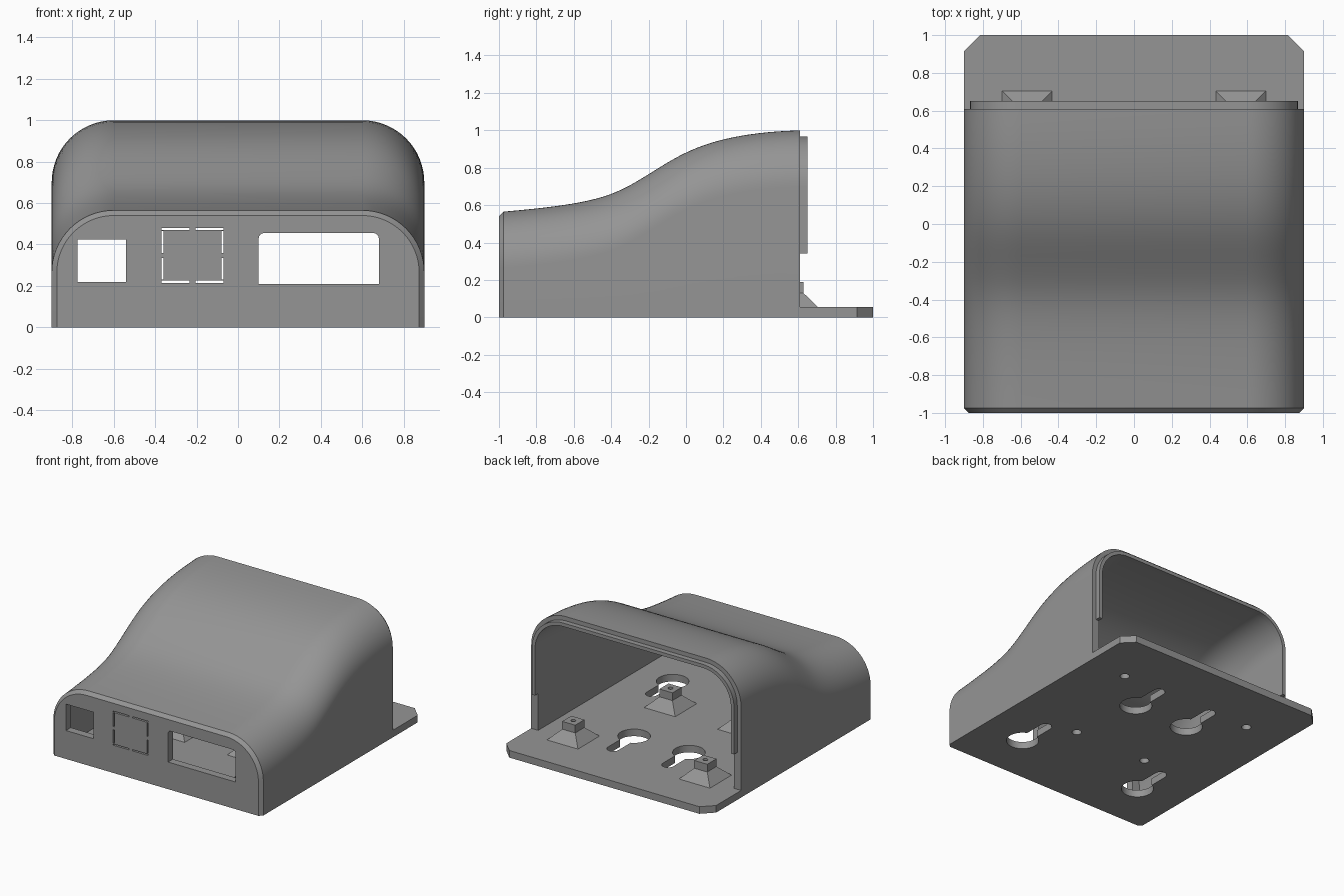
import bpy, bmesh, math
from mathutils import Vector
from mathutils.geometry import interpolate_bezier

if "Cube" in bpy.data.objects:
    bpy.data.objects.remove(bpy.data.objects["Cube"])

grey = bpy.data.materials.new("plain_grey")
grey.diffuse_color = (0.3, 0.3, 0.3, 1)
grey.use_nodes = True
grey.node_tree.nodes["Principled BSDF"].inputs["Base Color"].default_value = grey.diffuse_color


def solid(name, rings):
    """Closed solid lofted through equal-length rings of 3D points."""
    bm = bmesh.new()
    loops = [[bm.verts.new(p) for p in ring] for ring in rings]
    n = len(loops[0])
    for a, b in zip(loops, loops[1:]):
        for i in range(n):
            j = (i + 1) % n
            bm.faces.new((a[i], a[j], b[j], b[i]))
    bm.faces.new(loops[0][::-1])
    bm.faces.new(loops[-1])
    bmesh.ops.recalc_face_normals(bm, faces=bm.faces)
    mesh = bpy.data.meshes.new(name)
    bm.to_mesh(mesh)
    bm.free()
    mesh.materials.append(grey)
    ob = bpy.data.objects.new(name, mesh)
    bpy.context.collection.objects.link(ob)
    return ob


def prism_z(name, pts, z0, z1):
    return solid(name, [[(x, y, z) for x, y in pts] for z in (z0, z1)])


def prism_y(name, pts, y0, y1):
    return solid(name, [[(x, y, z) for x, z in pts] for y in (y0, y1)])


def rect(x0, x1, z0, z1):
    return [(x0, z0), (x1, z0), (x1, z1), (x0, z1)]


def circle(cx, cy, r, n=24):
    return [(cx + r * math.cos(math.tau * i / n), cy + r * math.sin(math.tau * i / n))
            for i in range(n)]


def activate(ob):
    bpy.ops.object.select_all(action='DESELECT')
    ob.select_set(True)
    bpy.context.view_layer.objects.active = ob


def cut(ob, cutter):
    activate(ob)
    mod = ob.modifiers.new("cut", 'BOOLEAN')
    mod.operation, mod.solver, mod.object = 'DIFFERENCE', 'EXACT', cutter
    bpy.ops.object.modifier_apply(modifier=mod.name)
    bpy.data.objects.remove(cutter)


def smooth(ob):
    activate(ob)
    bpy.ops.object.shade_smooth_by_angle(angle=math.radians(30))


def arch(top, inset, z0, n=16):
    """Round-shouldered arch outline in x, z."""
    w, h, r = 0.9 - inset, top - inset, 0.3 - inset
    right = [(w - r + r * math.cos(t), h - r + r * math.sin(t))
             for t in (math.pi / 2 * i / n for i in range(n + 1))]
    return [(w, z0)] + right + [(-x, z) for x, z in right[::-1]] + [(-w, z0)]


def arch_ring(y, top, inset, z0):
    return [(x, y, z) for x, z in arch(top, inset, z0)]


# S-shaped roof line as (y, height)
def curve(*pts):
    return [(p.x, p.y) for p in interpolate_bezier(*[Vector((a, b, 0)) for a, b in pts], 18)]


roof = curve((-0.975, 0.565), (-0.45, 0.61), (-0.38, 0.655), (-0.2, 0.765))
roof += curve((-0.2, 0.765), (-0.03, 0.87), (0.12, 0.985), (0.61, 1.0))[1:]

# Housing: outer loft with chamfered front, hollowed from the rear
WALL, FLOOR = 0.06, 0.055
housing = solid("housing", [arch_ring(-1, 0.565, 0.025, 0)]
                + [arch_ring(y, h, 0, 0) for y, h in roof])
inner = [(-0.94, 0.568)] + [p for p in roof if p[0] > -0.92] + [(0.7, 1.0)]
cut(housing, solid("cavity", [arch_ring(y, h, WALL, FLOOR) for y, h in inner]))

# Front openings
r = 0.025
rounded = [(0.1, 0.21), (0.68, 0.21)]
for cx, a0 in ((0.68 - r, 0), (0.1 + r, 90)):
    for k in range(5):
        t = math.radians(a0 + 22.5 * k)
        rounded.append((cx + r * math.cos(t), 0.455 - r + r * math.sin(t)))
openings = [rect(-0.775, -0.54, 0.22, 0.425), rounded]

# Slits outlining the push-out square
for z in (0.215, 0.47):
    openings += [rect(-0.37, -0.235, z, z + 0.01), rect(-0.205, -0.07, z, z + 0.01)]
for x in (-0.37, -0.08):
    openings += [rect(x, x + 0.01, 0.23, 0.335), rect(x, x + 0.01, 0.36, 0.465)]
for pts in openings:
    cut(housing, prism_y("opening", pts, -1.1, -0.9))


# Keyhole slots for wall mounting
def keyhole(cx, cy, R=0.115, s=0.045, reach=0.255, n=28):
    a = math.asin(s / R)
    start, sweep = math.pi / 2 + a, math.tau - 2 * a
    pts = [(cx + R * math.cos(start + sweep * i / n), cy + R * math.sin(start + sweep * i / n))
           for i in range(n + 1)]
    return pts + [(cx + s * math.cos(math.pi * i / 10), cy + reach + s * math.sin(math.pi * i / 10))
                  for i in range(11)]


for side in (-1, 1):
    for x, y in ((0.235, 0.3), (0.535, -0.6)):
        cut(housing, prism_z("keyhole", keyhole(side * x, y), -0.1, 0.12))

# Mounting posts: square flared foot, square peg and screw hole
for side in (-1, 1):
    for label, x, y in (("rear", 0.566, 0.572), ("front", 0.315, -0.26)):
        cx = side * x
        post = solid(f"{label}_post_{'right' if side > 0 else 'left'}",
                     [[(cx + i * s, y + j * s, z) for i, j in ((-1, -1), (1, -1), (1, 1), (-1, 1))]
                      for z, s in ((FLOOR, 0.133), (0.13, 0.056), (0.19, 0.056))])
        cut(post, prism_z("screw_hole", circle(cx, y, 0.018), 0, 0.3))
        smooth(post)
        cut(housing, prism_z("screw_hole", circle(cx, y, 0.034), -0.1, 0.1))
smooth(housing)

# Rear plate with clipped corners
prism_z("rear_plate", [(-0.9, 0.61), (0.9, 0.61), (0.9, 0.915), (0.815, 1),
                       (-0.815, 1), (-0.9, 0.915)], 0, FLOOR)

# Locating lip around the open rear
lip = prism_y("rear_lip", arch(1.0, 0.033, 0.34) + arch(1.0, WALL, 0.34)[::-1], 0.61, 0.65)
smooth(lip)
